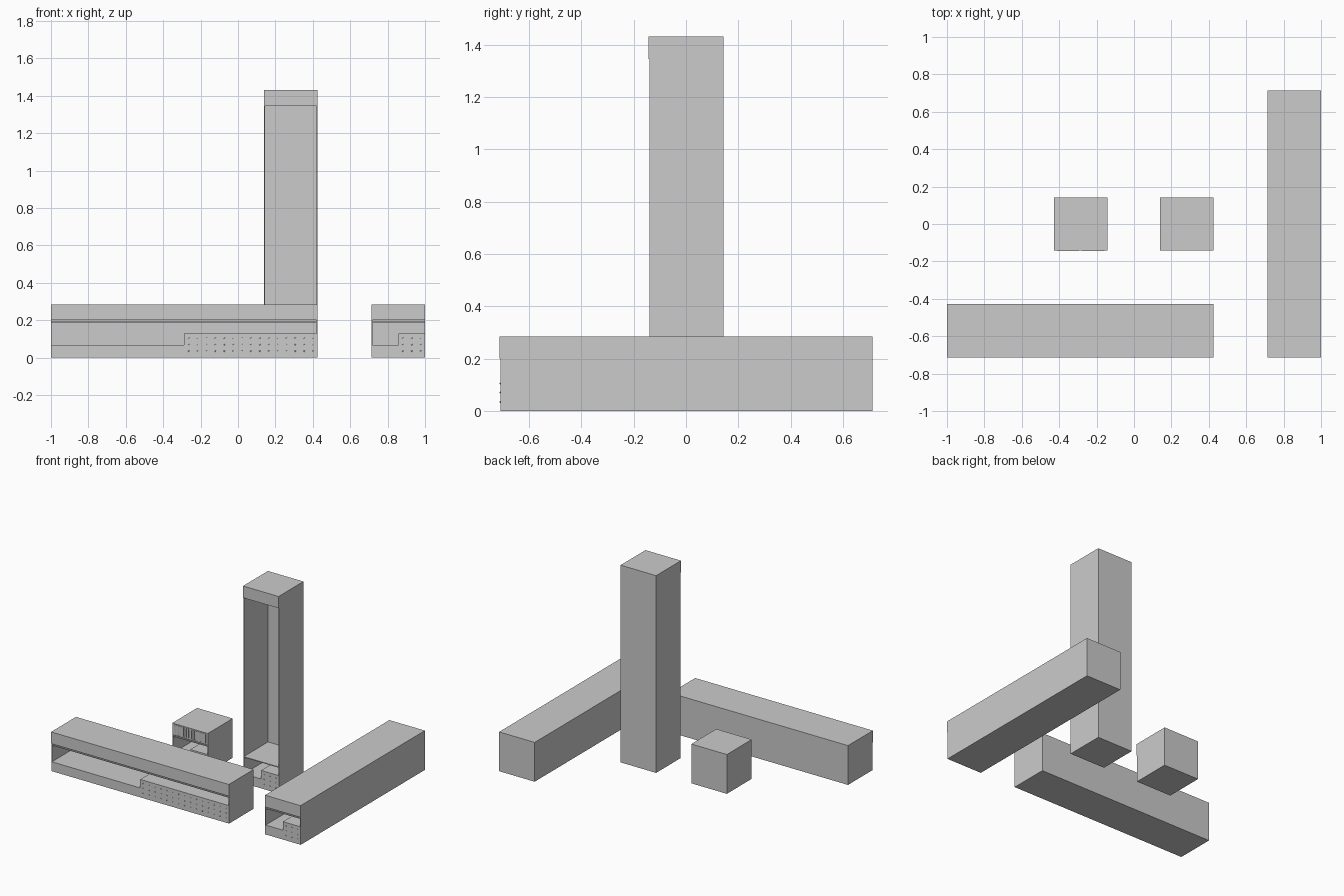
import bpy, bmesh
from mathutils import Vector, Matrix

if "Cube" in bpy.data.objects:
    bpy.data.objects.remove(bpy.data.objects["Cube"])

U = 0.285      # size of the basic module
T = 0.004      # wall thickness
LIP = 0.003    # how far the header stands proud


def add_box(bm, lo, hi):
    lo, hi = Vector(lo), Vector(hi)
    m = Matrix.Translation((lo + hi) / 2) @ Matrix.Diagonal((*(hi - lo), 1))
    bmesh.ops.create_cube(bm, size=1, matrix=m)


def finish(bm, name):
    mesh = bpy.data.meshes.new(name)
    bm.to_mesh(mesh)
    bm.free()
    ob = bpy.data.objects.new(name, mesh)
    bpy.context.collection.objects.link(ob)
    return ob


def boxes(name, items):
    bm = bmesh.new()
    for lo, hi in items:
        add_box(bm, lo, hi)
    return finish(bm, name)


def module(name, x0, x1, y0, y1, h, repeats=1):
    f = y0 + LIP
    mid = (x0 + x1) / 2
    # open-fronted shell
    boxes(name + "_shell", [
        ((x0, f, 0), (x0 + T, y1, h - 0.085)),
        ((x1 - T, f, 0), (x1, y1, h - 0.085)),
        ((x0 + T, y1 - T, 0), (x1 - T, y1, h - 0.085))])
    # solid header on top
    boxes(name + "_header", [((x0, y0, h - 0.085), (x1, y1, h))])
    # thin shelf
    boxes(name + "_shelf", [((x0 + T, f, 0.187), (x1 - T, y1 - T, 0.193))])
    # stepped base, as an extruded profile
    bm = bmesh.new()
    prof = [(x0 + T, 0), (x1 - T, 0), (x1 - T, 0.13), (mid, 0.13), (mid, 0.068), (x0 + T, 0.068)]
    face = bm.faces.new([bm.verts.new((x, f, z)) for x, z in prof])
    ext = bmesh.ops.extrude_face_region(bm, geom=[face])
    verts = [v for v in ext["geom"] if isinstance(v, bmesh.types.BMVert)]
    bmesh.ops.translate(bm, verts=verts, vec=(0, y1 - T - f, 0))
    bmesh.ops.recalc_face_normals(bm, faces=bm.faces)
    finish(bm, name + "_base")
    # small studs on the right half of the base
    bm = bmesh.new()
    cols = 3 * repeats
    step = (x1 - mid) / cols
    for i in range(cols):
        for z in (0.035, 0.07, 0.105):
            m = Matrix.Translation((mid + (i + 0.5) * step, f, z)) @ Matrix.Diagonal((1, 0.6, 1, 1))
            bmesh.ops.create_icosphere(bm, subdivisions=1, radius=0.004, matrix=m)
    finish(bm, name + "_studs")


H = U / 2
module("cube_unit", -0.4275, -0.1425, -H, H, U)
module("tall_unit", 0.14, 0.425, -H, H, 1.43)
module("deep_unit", 0.715, 1.0, -0.7125, 0.7125, U)
module("wide_unit", -1.0, 0.425, -0.7125, -0.4275, U, repeats=5)

# two fine grilles on the header of the cube unit
for side, cx in (("left", -0.353), ("right", -0.217)):
    bars = []
    for i in range(12):
        x = cx - 0.057 + i * 0.0101
        bars.append(((x, -H - 0.002, 0.211), (x + 0.004, -H, 0.274)))
    for z in (0.207, 0.274):
        bars.append(((cx - 0.06, -H - 0.002, z), (cx + 0.06, -H, z + 0.004)))
    ob = boxes("grille_" + side, bars)
    mat = bpy.data.materials.get("dark_grille") or bpy.data.materials.new("dark_grille")
    mat.diffuse_color = (0.5, 0.5, 0.5, 1)
    mat.use_nodes = True
    mat.node_tree.nodes["Principled BSDF"].inputs["Base Color"].default_value = mat.diffuse_color
    ob.data.materials.append(mat)
